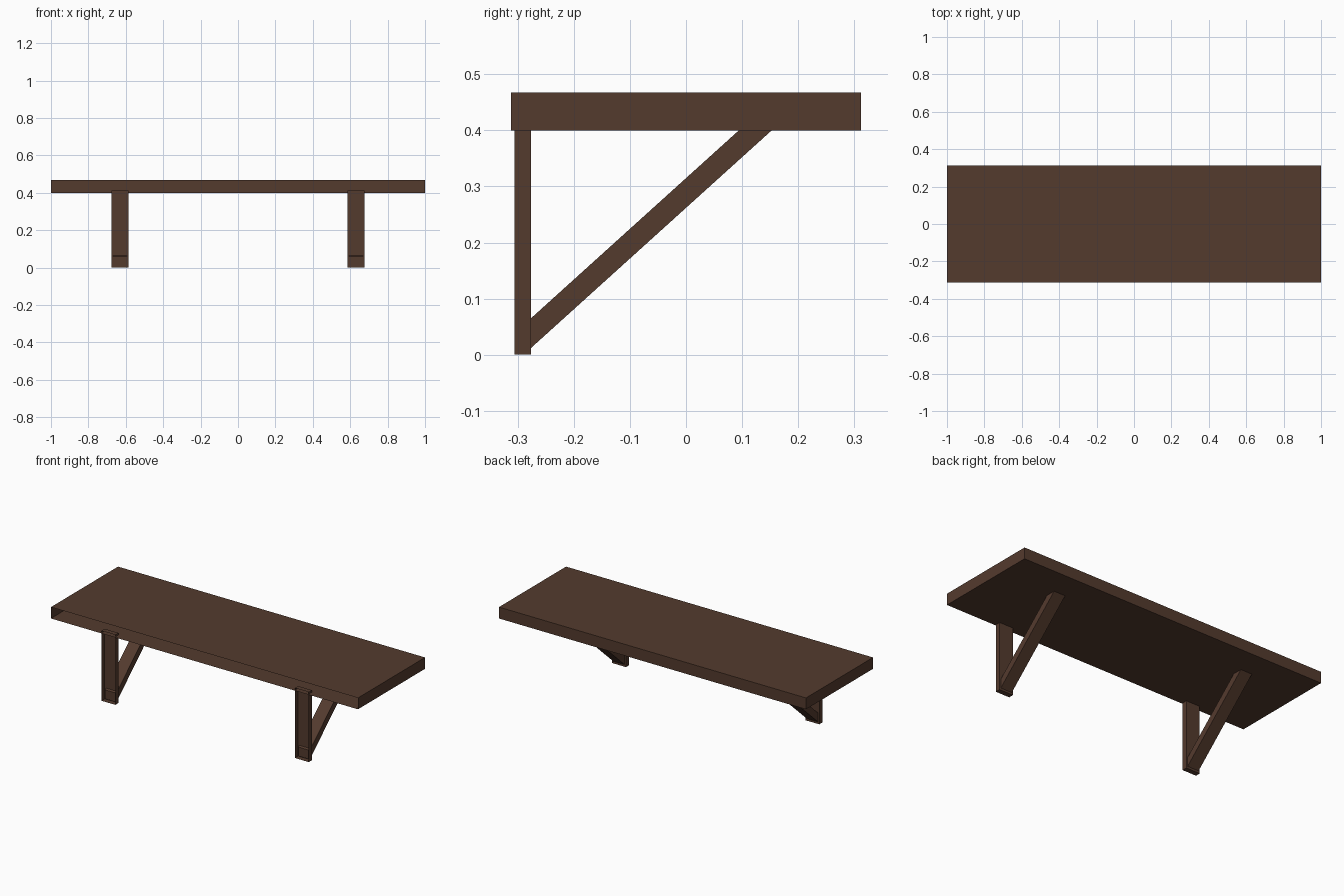
import bpy, bmesh

if "Cube" in bpy.data.objects:
    bpy.data.objects.remove(bpy.data.objects["Cube"])

wood = bpy.data.materials.new("dark brown wood")
wood.diffuse_color = (0.088, 0.043, 0.027, 1)
wood.use_nodes = True
wood.node_tree.nodes["Principled BSDF"].inputs["Base Color"].default_value = wood.diffuse_color


def prism(name, profile, x0, x1, open_back=True):
    """Extrude a (y, z) profile along x; optionally leave the wall side (-y) open."""
    bm = bmesh.new()
    left = [bm.verts.new((x0, y, z)) for y, z in profile]
    right = [bm.verts.new((x1, y, z)) for y, z in profile]
    n = len(profile)
    bm.faces.new(left)
    bm.faces.new(right[::-1])
    for i in range(n):
        j = (i + 1) % n
        bm.faces.new((left[i], right[i], right[j], left[j]))
    bmesh.ops.recalc_face_normals(bm, faces=bm.faces[:])
    if open_back:
        back = [f for f in bm.faces if f.normal.y < -0.99]
        bmesh.ops.delete(bm, geom=back, context='FACES')
    mesh = bpy.data.meshes.new(name)
    bm.to_mesh(mesh)
    bm.free()
    mesh.materials.append(wood)
    obj = bpy.data.objects.new(name, mesh)
    bpy.context.collection.objects.link(obj)
    return obj


def box_profile(y0, y1, z0, z1):
    return [(y0, z0), (y1, z0), (y1, z1), (y0, z1)]


# Shelf board, open against the wall
prism("shelf_board", box_profile(-0.312, 0.312, 0.4, 0.467), -1, 1)

# Diagonal brace profile: vertical cut at the post, level cut inside the board
slope, top, start = 0.904, 0.41, -0.284
low, high = 0.005, 0.058
brace = [(start, low), (start + (top - low) / slope, top),
         (start + (top - high) / slope, top), (start, high)]

# Two brackets
for side, cx in (("left", -0.63), ("right", 0.63)):
    prism(side + "_wall_post", box_profile(-0.306, -0.276, 0, 0.412), cx - 0.045, cx + 0.045)
    prism(side + "_diagonal_brace", brace, cx - 0.037, cx + 0.037, open_back=False)
